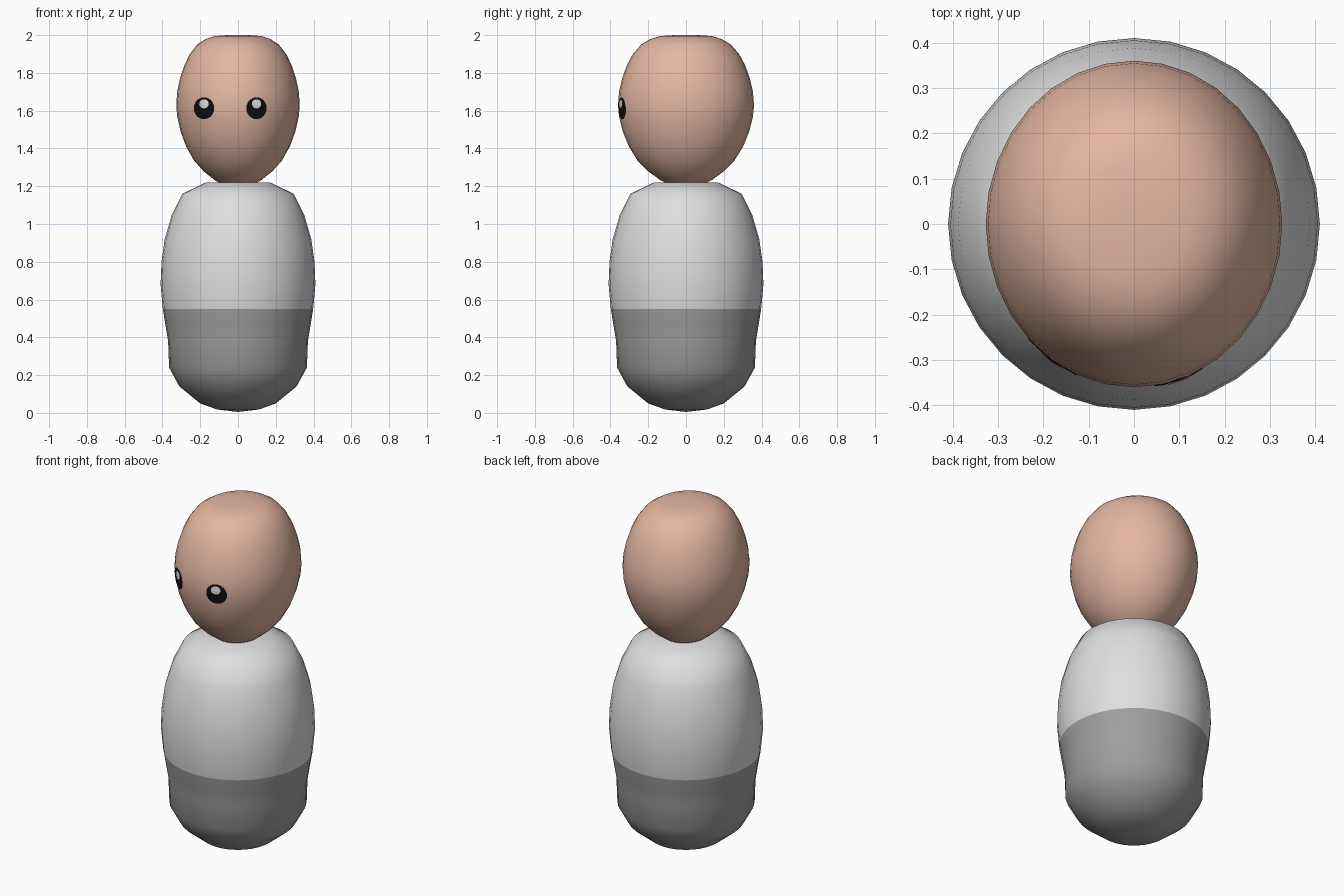
import bpy, bmesh, math
from mathutils import Vector
from mathutils.bvhtree import BVHTree

if "Cube" in bpy.data.objects:
    bpy.data.objects.remove(bpy.data.objects["Cube"])

SEG = 32


def material(name, rgb):
    m = bpy.data.materials.new(name)
    m.diffuse_color = (*rgb, 1)
    m.use_nodes = True
    m.node_tree.nodes["Principled BSDF"].inputs["Base Color"].default_value = m.diffuse_color
    return m


SKIN = material("skin", (0.77, 0.47, 0.36))
SHIRT = material("light_grey", (0.74, 0.74, 0.74))
TROUSERS = material("mid_grey", (0.35, 0.35, 0.35))
BLACK = material("black", (0.005, 0.005, 0.005))
GLINT = material("eye_glint", (0.74, 0.74, 0.74))


def finish(name, bm, mats):
    bmesh.ops.recalc_face_normals(bm, faces=bm.faces)
    for f in bm.faces:
        f.smooth = True
    me = bpy.data.meshes.new(name)
    bm.to_mesh(me)
    ob = bpy.data.objects.new(name, me)
    bpy.context.collection.objects.link(ob)
    for m in mats:
        me.materials.append(m)
    return ob


def lathe(profile, sx=1.0, sy=1.0):
    """Closed body of revolution; profile is (radius, z) from bottom to top."""
    bm = bmesh.new()
    rings = []
    for r, z in profile:
        if r == 0:
            rings.append([bm.verts.new((0, 0, z))] * SEG)
        else:
            rings.append([bm.verts.new((r * sx * math.cos(a), r * sy * math.sin(a), z))
                          for a in (2 * math.pi * i / SEG for i in range(SEG))])
    for lo, hi in zip(rings, rings[1:]):
        for i in range(SEG):
            j = (i + 1) % SEG
            bm.faces.new(list(dict.fromkeys((lo[i], lo[j], hi[j], hi[i]))))
    return bm


# Body: shirt above z = 0.55, trousers below
body = lathe([(0, 0.005), (0.11, 0.018), (0.20, 0.05), (0.31, 0.14), (0.365, 0.24),
              (0.37, 0.38), (0.385, 0.47), (0.398, 0.55), (0.41, 0.68), (0.405, 0.80),
              (0.388, 0.92), (0.35, 1.05), (0.295, 1.16), (0.17, 1.22), (0, 1.22)])
for f in body.faces:
    f.material_index = 1 if f.calc_center_median().z < 0.55 else 0
finish("body", body, [SHIRT, TROUSERS])

# Head: egg shape with a flattened crown, deeper than wide
head = lathe([(0, 1.18), (0.16, 1.195), (0.37, 1.23), (0.56, 1.28), (0.71, 1.335),
              (0.84, 1.41), (0.93, 1.49), (0.985, 1.57), (1.0, 1.63), (0.985, 1.70),
              (0.94, 1.77), (0.87, 1.84), (0.78, 1.90), (0.66, 1.95), (0.52, 1.98),
              (0.38, 1.995), (0.18, 2.0), (0, 2.0)], 0.327, 0.36)
bmesh.ops.recalc_face_normals(head, faces=head.faces)
tree = BVHTree.FromBMesh(head)
finish("head", head, [SKIN])


def decal(name, cx, cz, rx, rz, lift, mat):
    """Oval patch laid onto the front of the head."""
    def put(x, z):
        hit, normal, _, _ = tree.ray_cast(Vector((x, -1, z)), Vector((0, 1, 0)))
        return bm.verts.new(hit + Vector((0, -lift, 0)))

    bm = bmesh.new()
    n = 24
    centre = put(cx, cz)
    inner = [centre] * n
    for k in (1 / 3, 2 / 3, 1):
        outer = [put(cx + k * rx * math.cos(a), cz + k * rz * math.sin(a))
                 for a in (2 * math.pi * i / n for i in range(n))]
        for i in range(n):
            j = (i + 1) % n
            bm.faces.new(list(dict.fromkeys((inner[i], outer[i], outer[j], inner[j]))))
        inner = outer
    ob = finish(name, bm, [mat])
    if ob.data.polygons[0].normal.y > 0:
        ob.data.flip_normals()


# Eyes with a pale glint
for side, x in (("left", -0.18), ("right", 0.098)):
    decal(side + "_eye", x, 1.613, 0.054, 0.058, 0.003, BLACK)
    decal(side + "_eye_glint", x, 1.636, 0.025, 0.024, 0.006, GLINT)
